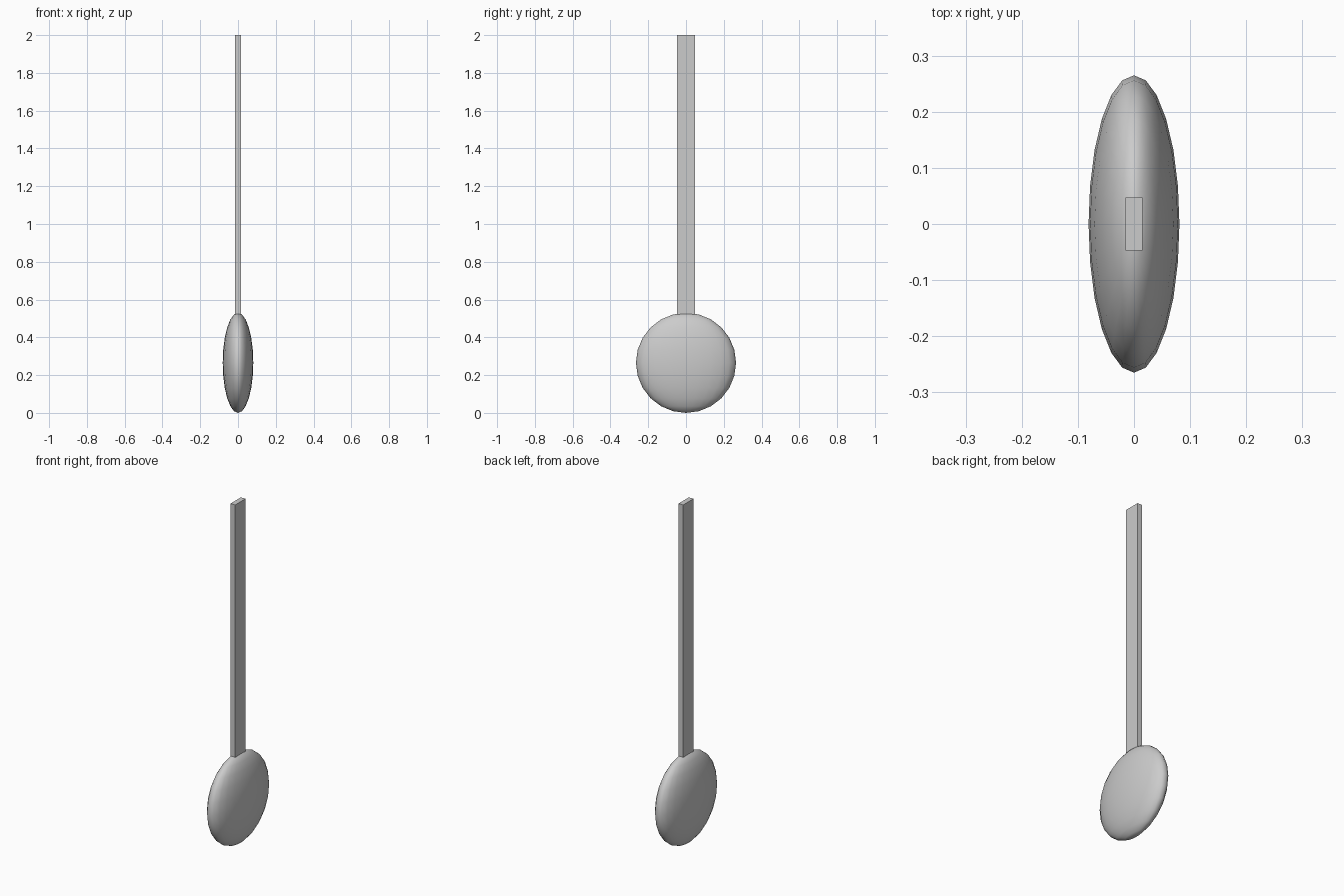
import bpy

if "Cube" in bpy.data.objects:
    bpy.data.objects.remove(bpy.data.objects["Cube"])

# Flattened round bob, standing on the ground
R = 0.265
bpy.ops.mesh.primitive_uv_sphere_add(segments=24, ring_count=12, radius=1, location=(0, 0, R))
bob = bpy.context.object
bob.name = "pendulum_bob"
bob.scale = (0.081, R, R)
bpy.ops.object.transform_apply(location=False, rotation=False, scale=True)
bpy.ops.object.shade_smooth()

# Flat rectangular rod rising from the bob, its foot just sunk into it
bottom, top = 0.51, 2.0
bpy.ops.mesh.primitive_cube_add(size=1, location=(0, 0, (bottom + top) / 2))
rod = bpy.context.object
rod.name = "pendulum_rod"
rod.scale = (0.03, 0.095, top - bottom)
bpy.ops.object.transform_apply(location=False, rotation=False, scale=True)
